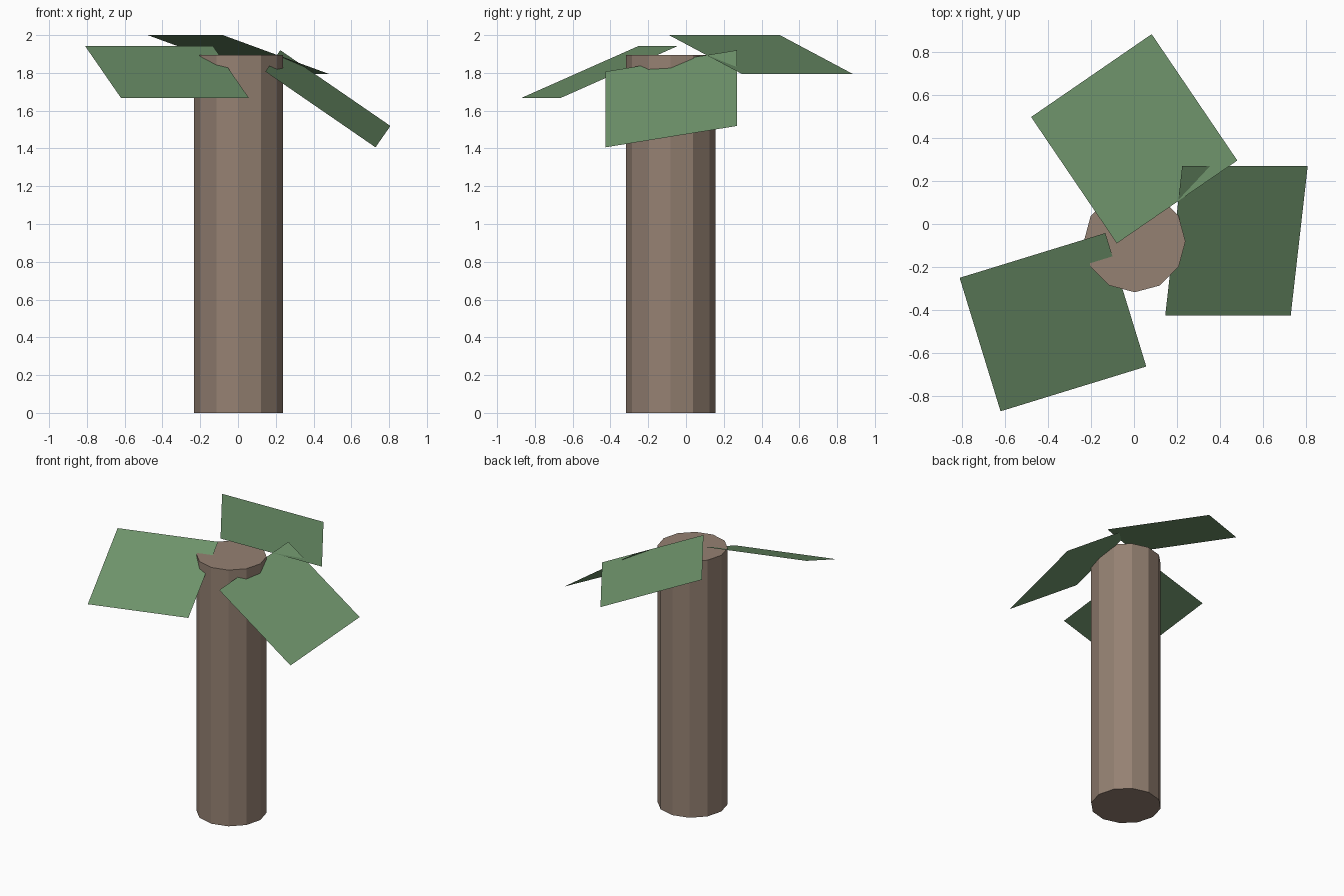
import bpy
from mathutils import Vector

if "Cube" in bpy.data.objects:
    bpy.data.objects.remove(bpy.data.objects["Cube"])


def material(name, color):
    mat = bpy.data.materials.new(name)
    mat.diffuse_color = (*color, 1)
    mat.use_nodes = True
    mat.node_tree.nodes["Principled BSDF"].inputs["Base Color"].default_value = mat.diffuse_color
    return mat


bark = material("bark", (0.30, 0.22, 0.17))
green = material("leaf_green", (0.16, 0.30, 0.15))

# Trunk: flat-shaded twelve-sided cylinder
bpy.ops.mesh.primitive_cylinder_add(vertices=12, radius=0.236, depth=1.895,
                                    location=(0.003, -0.081, 0.9475))
trunk = bpy.context.object
trunk.name = "trunk"
trunk.data.materials.append(bark)


def leaf(name, corner, edge_u, edge_v):
    """Square single-sided leaf spanned by two edges, facing up."""
    c, u, v = Vector(corner), Vector(edge_u), Vector(edge_v)
    mesh = bpy.data.meshes.new(name)
    mesh.from_pydata([c, c + u, c + u + v, c + v], [], [(0, 1, 2, 3)])
    mesh.materials.append(green)
    obj = bpy.data.objects.new(name, mesh)
    bpy.context.collection.objects.link(obj)


# Three drooping leaves around the top
leaf("back_leaf", (-0.08, -0.09, 2.0), (0.56, 0.385, -0.205), (-0.398, 0.587, 0))
leaf("left_leaf", (-0.81, -0.25, 1.943), (0.19, -0.62, -0.275), (0.677, 0.208, 0))
leaf("right_leaf", (0.145, -0.426, 1.807), (0.583, 0, -0.401), (0.079, 0.695, 0.113))
